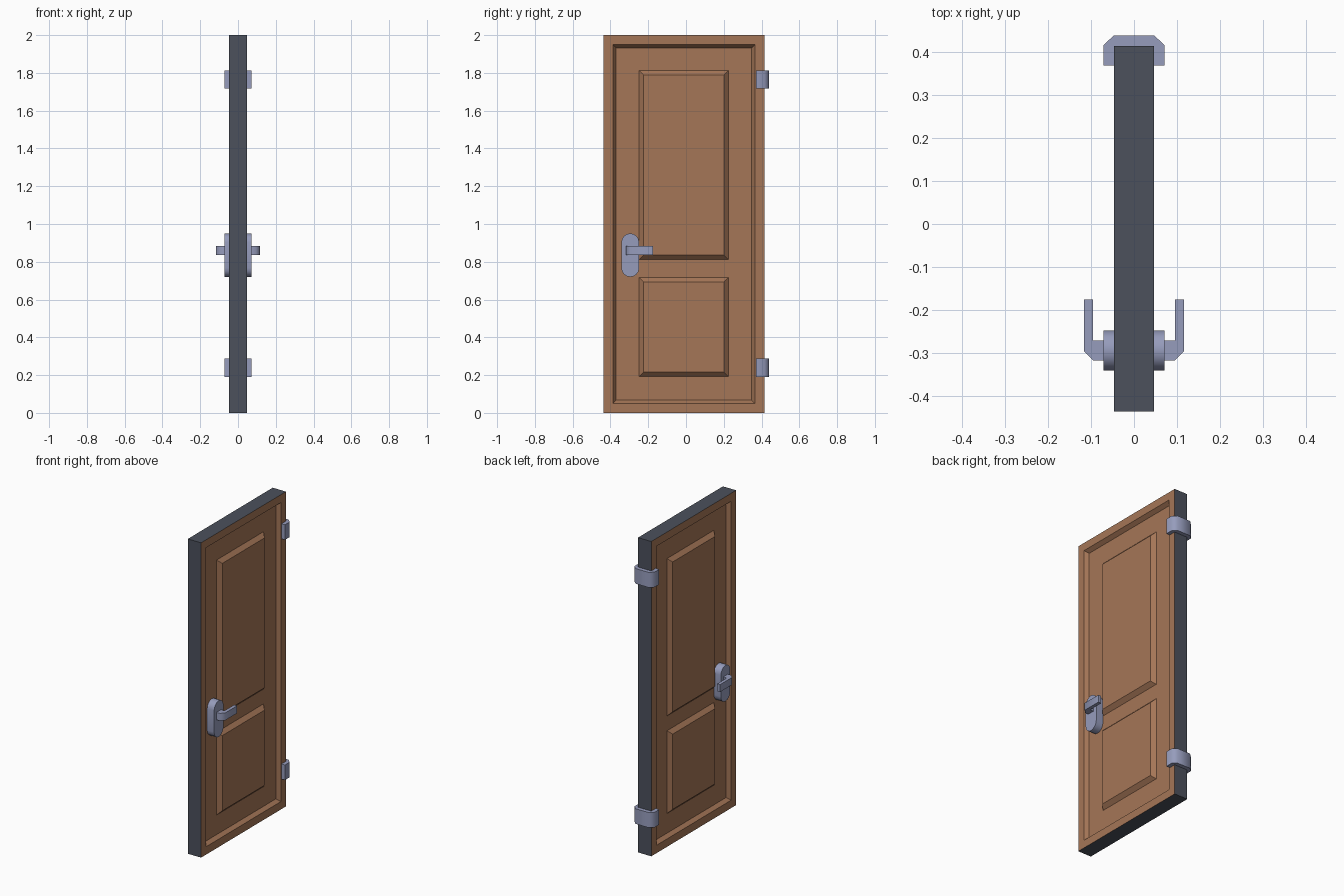
import bpy, bmesh, math

if "Cube" in bpy.data.objects:
    bpy.data.objects.remove(bpy.data.objects["Cube"])

X = 0.0465           # half thickness of the slab
D = 0.024            # depth and width of the panel bevels
Y0, Y1 = -0.437, 0.415


def material(name, rgb):
    m = bpy.data.materials.new(name)
    m.diffuse_color = (*rgb, 1)
    m.use_nodes = True
    m.node_tree.nodes["Principled BSDF"].inputs["Base Color"].default_value = m.diffuse_color
    return m


WOOD = material("brown wood", (0.376, 0.181, 0.095))
EDGE = material("dark grey edge", (0.072, 0.082, 0.107))
METAL = material("blue grey metal", (0.305, 0.333, 0.503))


def finish(name, bm, mats, mirror=False, smooth=False):
    bmesh.ops.recalc_face_normals(bm, faces=bm.faces)
    me = bpy.data.meshes.new(name)
    bm.to_mesh(me)
    bm.free()
    for m in mats:
        me.materials.append(m)
    ob = bpy.data.objects.new(name, me)
    bpy.context.collection.objects.link(ob)
    if mirror:
        mod = ob.modifiers.new("both sides", 'MIRROR')
        mod.use_axis[0] = True
        mod.use_mirror_merge = False
    if smooth:
        bpy.ops.object.select_all(action='DESELECT')
        ob.select_set(True)
        bpy.context.view_layer.objects.active = ob
        bpy.ops.object.shade_smooth_by_angle(angle=math.radians(50))
    return ob


def loft(name, a, b, mat, **kw):
    """Solid between two matching outlines of 3D points."""
    bm = bmesh.new()
    va, vb = [bm.verts.new(p) for p in a], [bm.verts.new(p) for p in b]
    bm.faces.new(va)
    bm.faces.new(vb)
    n = len(va)
    for i in range(n):
        j = (i + 1) % n
        bm.faces.new((va[i], va[j], vb[j], vb[i]))
    return finish(name, bm, [mat], **kw)


def rect(x, y0, y1, z0, z1):
    return [(x, y0, z0), (x, y1, z0), (x, y1, z1), (x, y0, z1)]


def extrude_z(name, pts, z0, z1, **kw):
    return loft(name, [(x, y, z0) for x, y in pts],
                [(x, y, z1) for x, y in pts], METAL, smooth=True, **kw)


# door slab: dark edges, wooden faces with a bevelled recess
bm = bmesh.new()
bmesh.ops.create_cube(bm, size=1)
for v in bm.verts:
    v.co = (v.co.x * 2 * X, (Y0 + Y1) / 2 + v.co.y * (Y1 - Y0), v.co.z * 2 + 1)
sides = [f for f in bm.faces if abs(f.normal.x) > 0.9]
for f in bm.faces:
    f.material_index = 0 if f in sides else 1
bmesh.ops.inset_individual(bm, faces=sides, thickness=0.071)
bmesh.ops.inset_individual(bm, faces=sides, thickness=D, depth=-D)
finish("door_slab", bm, [WOOD, EDGE])

# raised panels on both faces
for name, z0, z1 in (("upper_panel", 0.812, 1.812), ("lower_panel", 0.192, 0.718)):
    y0, y1 = -0.248, 0.224
    loft(name, rect(X - D, y0, y1, z0, z1),
         rect(X, y0 + D, y1 - D, z0 + D, z1 - D), WOOD, mirror=True)

# hinges wrapping around the edge
half = [(X - 0.002, 0.37), (0.071, 0.37), (0.071, 0.417), (0.047, 0.44)]
inner = [(-X + 0.002, 0.413), (X - 0.002, 0.413)]
outline = half + [(-x, y) for x, y in reversed(half)] + inner
for name, z in (("upper_hinge", 1.765), ("lower_hinge", 0.239)):
    extrude_z(name, outline, z - 0.048, z + 0.048)

# handle plates with round ends
r, yc, n = 0.047, -0.295, 8
plate = []
for zc, start in ((0.903, 0), (0.767, math.pi)):
    for i in range(n + 1):
        t = start + math.pi * i / n
        plate.append((yc + r * math.cos(t), zc + r * math.sin(t)))
loft("handle_plate", [(X - D - 0.005, y, z) for y, z in plate],
     [(0.0715, y, z) for y, z in plate], METAL, mirror=True, smooth=True)

# bent lever handles
lever = [(0.068, -0.318), (0.095, -0.318), (0.117, -0.296), (0.117, -0.176),
         (0.096, -0.176), (0.096, -0.272), (0.068, -0.272)]
extrude_z("lever_handle", lever, 0.837, 0.884, mirror=True)
